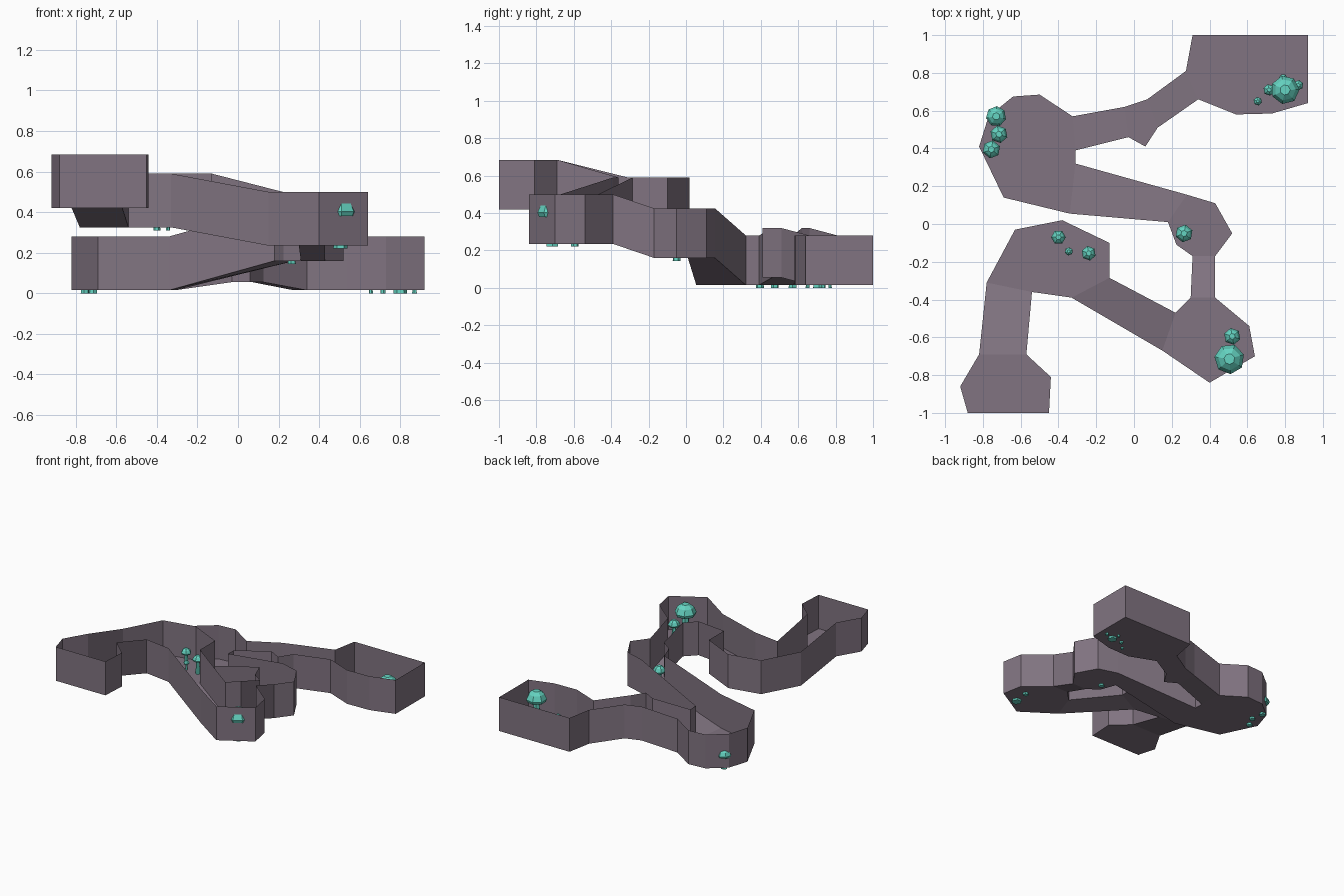
import bpy, bmesh, math

if "Cube" in bpy.data.objects:
    bpy.data.objects.remove(bpy.data.objects["Cube"])

WALL = 0.265

def material(name, rgb):
    m = bpy.data.materials.new(name)
    m.diffuse_color = (*rgb, 1)
    m.use_nodes = True
    m.node_tree.nodes["Principled BSDF"].inputs["Base Color"].default_value = m.diffuse_color
    return m

rock = material("rock", (0.22, 0.175, 0.22))
teal = material("teal", (0.13, 0.66, 0.54))

def finish(bm, name, mat):
    bmesh.ops.recalc_face_normals(bm, faces=bm.faces)
    me = bpy.data.meshes.new(name)
    bm.to_mesh(me)
    bm.free()
    me.materials.append(mat)
    ob = bpy.data.objects.new(name, me)
    bpy.context.collection.objects.link(ob)
    return ob

# Chambers in walking order: floor height, right-hand wall, left-hand wall
chambers = [
    (0.42, [(-.45, -1), (-.44, -.81), (-.57, -.69)],
           [(-.88, -1), (-.92, -.86), (-.82, -.69)]),
    (0.325, [(-.54, -.36), (-.33, -.39)],
            [(-.78, -.31), (-.63, -.03), (-.38, .02), (-.13, -.10), (-.13, -.285)]),
    (0.235, [(.15, -.67), (.40, -.84), (.64, -.70), (.61, -.54), (.43, -.39)],
            [(.22, -.47), (.30, -.39)]),
    (0.16, [(.43, -.17), (.52, -.05), (.43, .11), (.28, .155)],
           [(.31, -.17), (.225, -.11), (.18, .01)]),
    (0.015, [(-.31, .32), (-.31, .39)],
            [(-.34, .055), (-.69, .14), (-.82, .41), (-.77, .57), (-.64, .675),
             (-.50, .685), (-.325, .57)]),
    (0.055, [(-.03, .46), (.06, .41), (.125, .51)],
            [(-.05, .62), (.07, .66)]),
    (0.015, [(.34, .66), (.54, .58), (.73, .585), (.92, .64), (.92, 1)],
            [(.275, .81), (.31, 1)]),
]

# Cave: flat chamber floors, sloped ramps between them, open-topped walls
bm = bmesh.new()
right, left, prev = [], [], None
for z, r, l in chambers:
    rv = [bm.verts.new((x, y, z)) for x, y in r]
    lv = [bm.verts.new((x, y, z)) for x, y in l]
    bm.faces.new(rv + lv[::-1])
    if prev:
        bm.faces.new((prev[0], rv[0], lv[0], prev[1]))
    prev = (rv[-1], lv[-1])
    right += rv
    left += lv
loop = right + left[::-1]
top = [bm.verts.new((v.co.x, v.co.y, v.co.z + WALL)) for v in loop]
for i in range(len(loop)):
    j = (i + 1) % len(loop)
    bm.faces.new((loop[i], loop[j], top[j], top[i]))
finish(bm, "cave_passage", rock)

def lathe(bm, x, y, profile, sides=6, turn=0.0):
    rings = []
    for r, z in profile:
        rings.append([bm.verts.new((x + r * math.cos(turn + 2 * math.pi * k / sides),
                                    y + r * math.sin(turn + 2 * math.pi * k / sides), z))
                      for k in range(sides)])
    for a, b in zip(rings, rings[1:]):
        for k in range(sides):
            n = (k + 1) % sides
            bm.faces.new((a[k], a[n], b[n], b[k]))
    bm.faces.new(rings[0][::-1])
    bm.faces.new(rings[-1])

# Mushrooms: x, y, floor height, cap radius, height of cap underside
mushrooms = [
    (-.40, -.07, .325, .039, .08), (-.24, -.155, .325, .039, .10),
    (-.345, -.145, .325, .022, .045),
    (.505, -.715, .235, .08, .145), (.52, -.595, .235, .045, .10),
    (.265, -.05, .16, .047, .09),
    (-.73, .57, .015, .054, .08), (-.715, .475, .015, .047, .10),
    (-.755, .395, .015, .048, .14),
    (.80, .71, .015, .076, .155), (.715, .71, .015, .031, .06),
    (.87, .735, .015, .027, .055), (.79, .77, .015, .024, .05),
    (.655, .65, .015, .023, .045),
]
for i, (x, y, z, r, h) in enumerate(mushrooms):
    bm = bmesh.new()
    turn = i * 0.7
    # stem
    lathe(bm, x, y, [(.45 * r, z - .015), (.28 * r, z + h + .01)], 6, turn)
    # faceted cap
    c = z + h
    lathe(bm, x, y, [(.88 * r, c), (r, c + .28 * r), (.75 * r, c + .8 * r),
                     (.36 * r, c + 1.1 * r)], 7 if r > .05 else 6, turn)
    finish(bm, f"mushroom_{i + 1}", teal)
